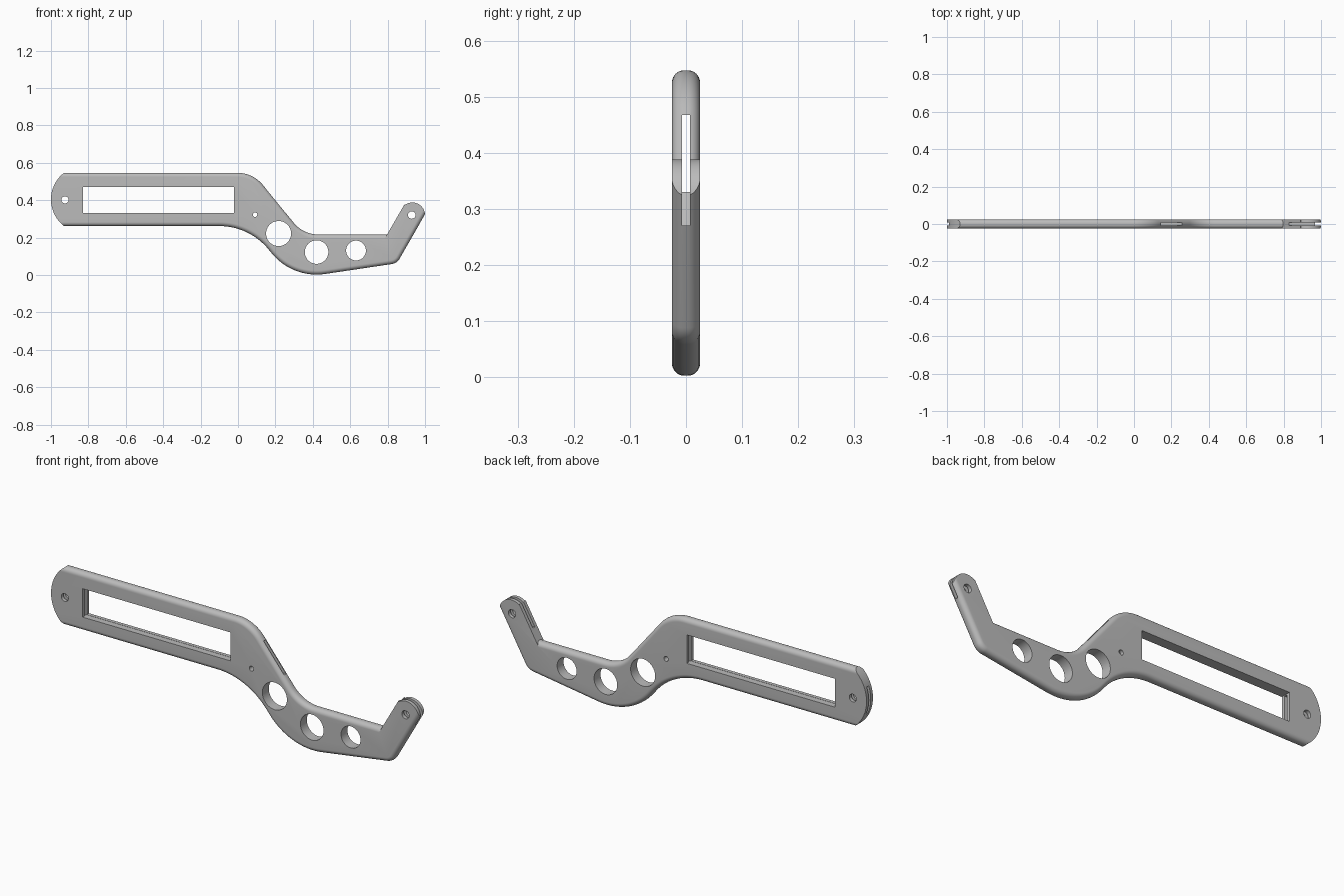
import bpy, bmesh
from math import sin, cos, tan, radians, pi
from mathutils import Vector

if "Cube" in bpy.data.objects:
    bpy.data.objects.remove(bpy.data.objects["Cube"])

HALF = 0.025      # half thickness of the plate
ROUND = 0.022     # edge rounding radius
SLOT = 0.0075     # half width of the slots

grey = bpy.data.materials.new("grey_metal")
grey.use_nodes = True
colour = (0.5, 0.5, 0.5, 1)
grey.diffuse_color = colour
grey.node_tree.nodes["Principled BSDF"].inputs["Base Color"].default_value = colour


def loft(name, layers):
    """Skin a stack of (y, outline) layers and cap both ends."""
    bm = bmesh.new()
    rings = [[bm.verts.new((p[0], y, p[1])) for p in pts] for y, pts in layers]
    for a, b in zip(rings, rings[1:]):
        for i in range(len(a)):
            j = (i + 1) % len(a)
            bm.faces.new((a[i], a[j], b[j], b[i]))
    bm.faces.new(rings[0])
    bm.faces.new(rings[-1])
    bmesh.ops.recalc_face_normals(bm, faces=bm.faces)
    mesh = bpy.data.meshes.new(name)
    bm.to_mesh(mesh)
    bm.free()
    mesh.materials.append(grey)
    obj = bpy.data.objects.new(name, mesh)
    bpy.context.collection.objects.link(obj)
    return obj


def prism(name, pts, half=0.1):
    return loft(name, [(-half, pts), (half, pts)])


def box(name, x0, x1, z0, z1, half=0.1):
    return prism(name, [(x0, z0), (x1, z0), (x1, z1), (x0, z1)], half)


def arc(cx, cz, r, a0, a1, n):
    angles = [radians(a0 + (a1 - a0) * i / n) for i in range(n + 1)]
    return [(cx + r * cos(a), cz + r * sin(a)) for a in angles]


def rounded_outline(corners):
    """Round each corner; return points and the rounding of the edge after each."""
    pts, edge = [], []
    for i, (x, z, r, flag) in enumerate(corners):
        p = Vector((x, z))
        u = (Vector(corners[i - 1][:2]) - p).normalized()
        v = (Vector(corners[(i + 1) % len(corners)][:2]) - p).normalized()
        if r == 0:
            pts.append(p)
            edge.append(flag)
            continue
        turn = pi - u.angle(v)
        a = p + u * r * tan(turn / 2)
        centre = p + (u + v).normalized() * r / cos(turn / 2)
        sign = 1 if u.x * v.y - u.y * v.x < 0 else -1
        steps = 16
        for k in range(steps + 1):
            t = sign * turn * k / steps
            d = a - centre
            pts.append(centre + Vector((d.x * cos(t) - d.y * sin(t),
                                        d.x * sin(t) + d.y * cos(t))))
            edge.append(flag)
    return pts, edge


def inset(pts, edge, amount):
    """Move flagged edges of a clockwise outline inward and rejoin them."""
    out = []
    for i, p in enumerate(pts):
        d1 = (p - pts[i - 1]).normalized()
        d2 = (pts[(i + 1) % len(pts)] - p).normalized()
        n1, n2 = Vector((d1.y, -d1.x)), Vector((d2.y, -d2.x))
        s1, s2 = edge[i - 1] * amount, edge[i] * amount
        det = n1.x * n2.y - n1.y * n2.x
        if abs(det) < 1e-4:
            out.append(p + n1 * s1)
        else:
            out.append(p + Vector((s1 * n2.y - s2 * n1.y, s2 * n1.x - s1 * n2.x)) / det)
    return out


# Body outline, clockwise: x, z, corner radius, rounded edge afterwards
corners = [
    (-1.1, 0.547, 0, 1), (0.08, 0.547, 0.18, 1), (0.349, 0.217, 0.17, 1),
    (0.797, 0.217, 0, 0), (0.947, 0.477, 0, 0), (1.053, 0.417, 0, 1),
    (0.85, 0.063, 0.06, 1), (0.291, -0.02, 0.31, 1), (0.062, 0.262, 0.34, 1),
    (-1.1, 0.262, 0, 0),
]
pts, edge = rounded_outline(corners)
front, steps = [], 8
for k in range(steps + 1):
    a = pi / 2 * k / steps
    front.append((-HALF + ROUND * (1 - sin(a)), inset(pts, edge, ROUND * (1 - cos(a)))))
front.reverse()
layers = [(y, o) for y, o in reversed(front)]
layers = sorted(front + [(-y, o) for y, o in front], key=lambda l: l[0])
handle = loft("handle_body", layers)

# Trim shape giving the curved butt and the round arm tip
tip = (0.932, 0.32)
trim = (arc(-0.82, 0.4045, 0.18, 270, 90, 48) + [(-0.82, 0.8), (0.8, 0.8)]
        + arc(*tip, 0.25, 126, 126, 1)[:1] + arc(*tip, 0.068, 126, -6, 32)
        + arc(*tip, 0.25, -6, -6, 1)[:1] + [(1.2, -0.3), (-0.82, -0.3)])
tools = [(prism("end_trim", trim), "INTERSECT")]

# Window, blade slot and arm slot
cuts = [box("window_cutter", -0.828, -0.022, 0.331, 0.471),
        box("blade_slot_cutter", -1.2, 0.4, 0.33, 0.467, SLOT),
        box("arm_slot_cutter", 0.7, 1.2, 0.27, 0.6, SLOT)]

# Pin holes and lightening holes
for x, z, r in [(-0.925, 0.402, 0.019), (0.091, 0.323, 0.012), (0.217, 0.222, 0.067),
                (0.42, 0.123, 0.063), (0.631, 0.131, 0.053), (0.929, 0.321, 0.02)]:
    cuts.append(prism("hole_cutter", arc(x, z, r, 0, 352.5, 47)))
tools += [(c, "DIFFERENCE") for c in cuts]

for tool, operation in tools:
    mod = handle.modifiers.new(tool.name, "BOOLEAN")
    mod.object, mod.operation, mod.solver = tool, operation, "EXACT"

# Bake the cuts, drop the cutters and shade
bpy.context.view_layer.update()
graph = bpy.context.evaluated_depsgraph_get()
baked = bpy.data.meshes.new_from_object(handle.evaluated_get(graph))
handle.modifiers.clear()
handle.data = baked
for tool, operation in tools:
    bpy.data.objects.remove(tool)
bpy.ops.object.select_all(action="DESELECT")
handle.select_set(True)
bpy.context.view_layer.objects.active = handle
bpy.ops.object.shade_smooth_by_angle(angle=radians(30))
